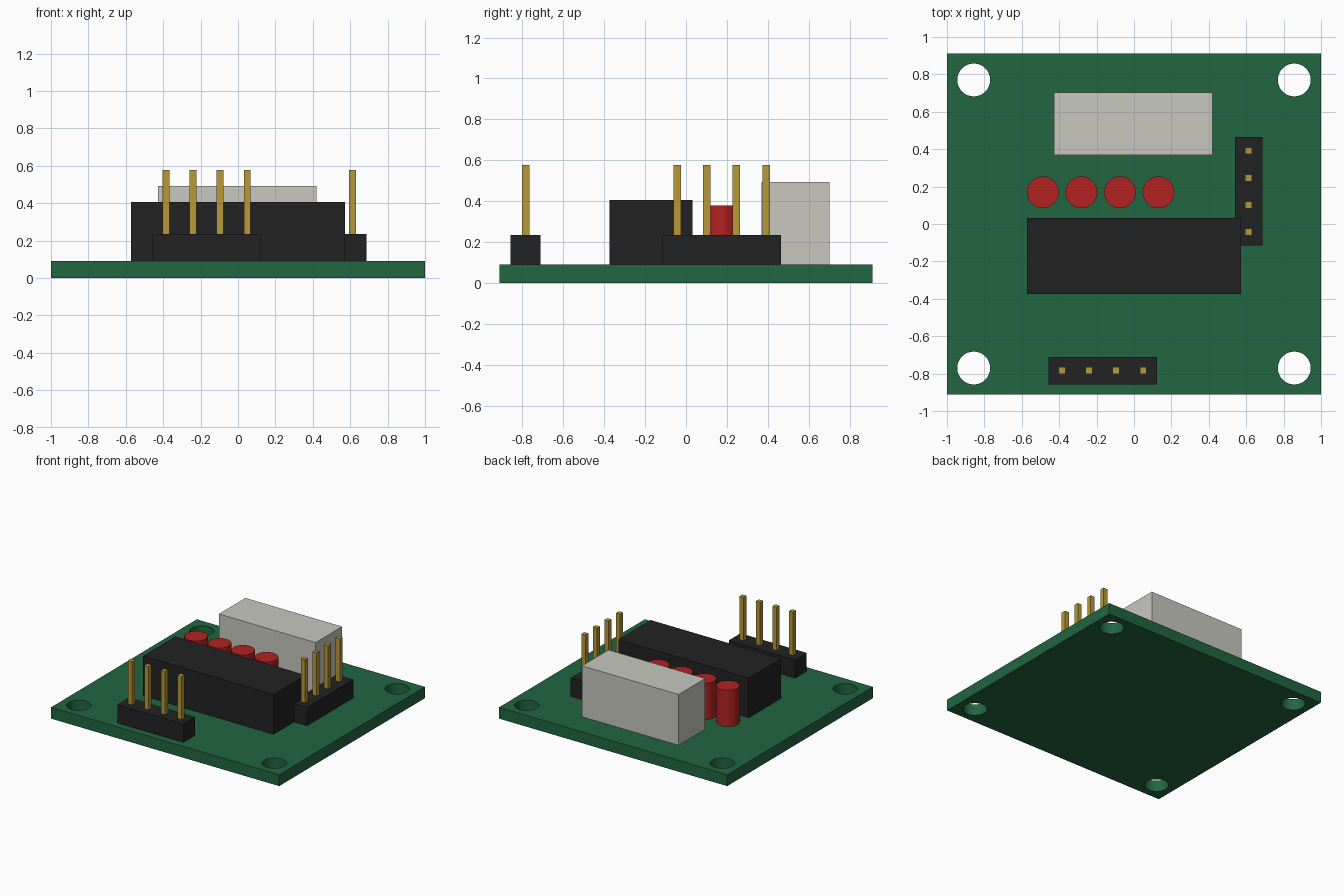
import bpy

if "Cube" in bpy.data.objects:
    bpy.data.objects.remove(bpy.data.objects["Cube"])


def material(name, rgb):
    m = bpy.data.materials.new(name)
    m.diffuse_color = (*rgb, 1)
    m.use_nodes = True
    m.node_tree.nodes["Principled BSDF"].inputs["Base Color"].default_value = m.diffuse_color
    return m


GREEN = material("board green", (0.016, 0.133, 0.053))
BLACK = material("plastic black", (0.016, 0.016, 0.016))
GREY = material("connector grey", (0.58, 0.58, 0.53))
RED = material("lamp red", (0.445, 0.016, 0.016))
GOLD = material("pin gold", (0.479, 0.319, 0.040))

TOP = 0.09  # board thickness


def box(name, cx, cy, sx, sy, z0, z1, mat):
    bpy.ops.mesh.primitive_cube_add(size=1, location=(cx, cy, (z0 + z1) / 2))
    ob = bpy.context.object
    ob.name = name
    ob.scale = (sx, sy, z1 - z0)
    bpy.ops.object.transform_apply(location=False, rotation=False, scale=True)
    ob.data.materials.append(mat)
    return ob


def cylinder(name, x, y, r, z0, z1, mat):
    bpy.ops.mesh.primitive_cylinder_add(vertices=32, radius=r, depth=z1 - z0,
                                        location=(x, y, (z0 + z1) / 2))
    ob = bpy.context.object
    ob.name = name
    ob.data.materials.append(mat)
    bpy.ops.object.shade_smooth_by_angle()
    return ob


def pin_header(name, cx, cy, along_y):
    """Black base strip with four square pins."""
    sx, sy = (0.147, 0.58) if along_y else (0.58, 0.147)
    box(name + "_base", cx, cy, sx, sy, TOP, 0.235, BLACK)
    for i in range(4):
        d = (i - 1.5) * 0.145
        x, y = (cx, cy + d) if along_y else (cx + d, cy)
        box(f"{name}_pin_{i + 1}", x, y, 0.037, 0.037, 0.225, 0.578, GOLD)


# Circuit board with four mounting holes
board = box("circuit_board", 0, 0, 2, 1.825, 0, TOP, GREEN)
for sx in (-1, 1):
    for sy in (-1, 1):
        cutter = cylinder("hole_cutter", sx * 0.857, sy * 0.77, 0.088, -0.1, 0.2, GREEN)
        cutter.hide_render = True
        bpy.context.view_layer.objects.active = board
        mod = board.modifiers.new("hole", 'BOOLEAN')
        mod.operation = 'DIFFERENCE'
        mod.solver = 'EXACT'
        mod.object = cutter
        bpy.ops.object.modifier_apply(modifier=mod.name)
        bpy.data.objects.remove(cutter)

# Main chip and connector block
box("main_chip", 0, -0.171, 1.144, 0.404, TOP, 0.405, BLACK)
box("connector_block", -0.003, 0.536, 0.848, 0.332, TOP, 0.493, GREY)

# Row of red lamps
for i in range(4):
    cylinder(f"lamp_{i + 1}", -0.487 + i * 0.206, 0.17, 0.085, TOP, 0.378, RED)

# Pin headers
pin_header("front_header", -0.168, -0.784, False)
pin_header("side_header", 0.613, 0.174, True)
